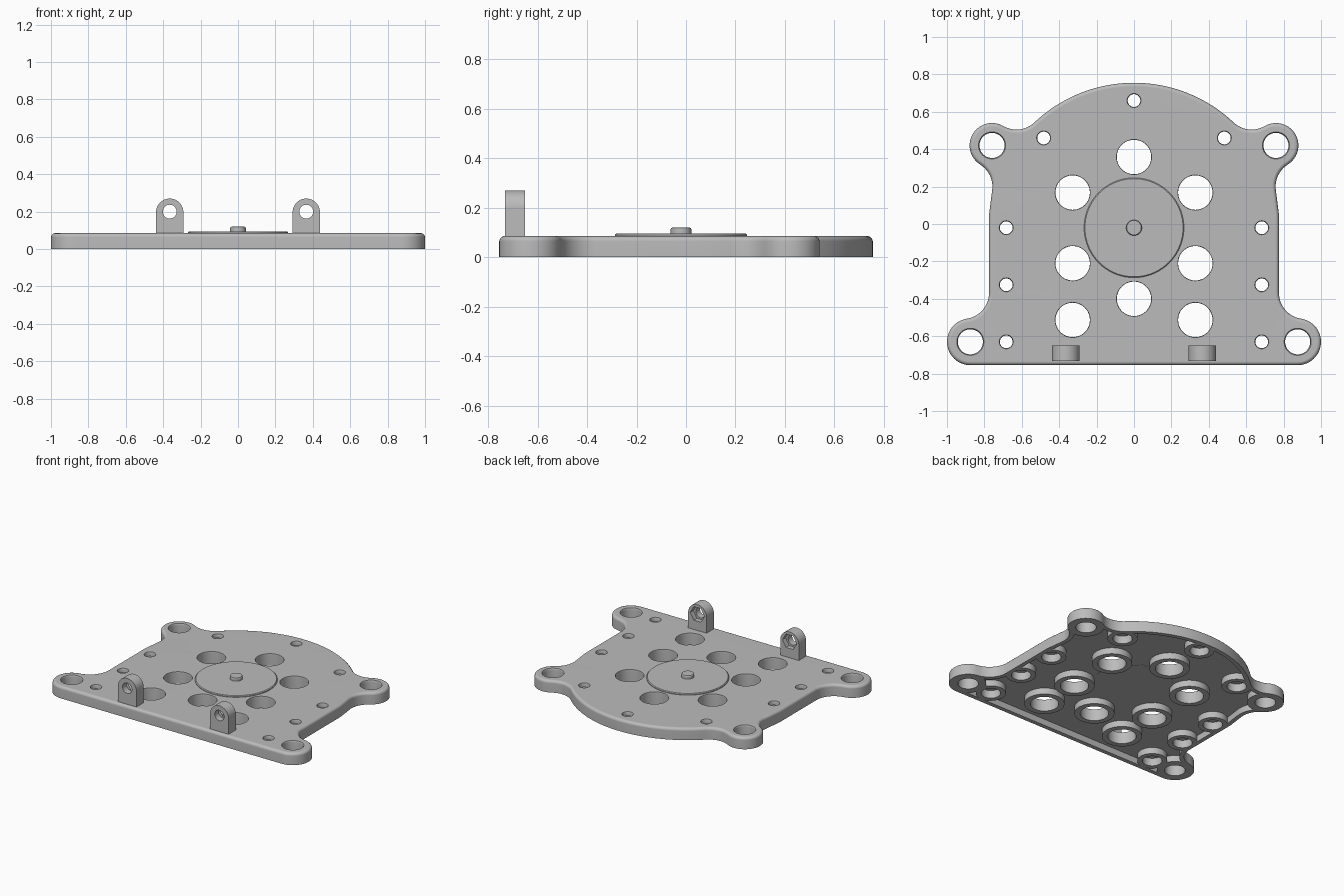
import bpy, bmesh, math
from mathutils import Vector

if "Cube" in bpy.data.objects:
    bpy.data.objects.remove(bpy.data.objects["Cube"])

grey = bpy.data.materials.new("plain grey")
grey.use_nodes = True
grey.diffuse_color = (0.5, 0.5, 0.5, 1)
grey.node_tree.nodes["Principled BSDF"].inputs["Base Color"].default_value = grey.diffuse_color


def loft(name, rings):
    """Closed solid through a stack of matching rings of 3D points."""
    bm = bmesh.new()
    loops = [[bm.verts.new(p) for p in ring] for ring in rings]
    for low, high in zip(loops, loops[1:]):
        for i in range(len(low)):
            j = (i + 1) % len(low)
            bm.faces.new((low[i], low[j], high[j], high[i]))
    bm.faces.new(loops[0][::-1])
    bm.faces.new(loops[-1])
    bmesh.ops.recalc_face_normals(bm, faces=bm.faces)
    mesh = bpy.data.meshes.new(name)
    bm.to_mesh(mesh)
    bm.free()
    mesh.materials.append(grey)
    obj = bpy.data.objects.new(name, mesh)
    bpy.context.collection.objects.link(obj)
    return obj


def arc(centre, r, start, end, n):
    angles = [math.radians(start + (end - start) * i / n) for i in range(n + 1)]
    return [Vector((centre[0] + r * math.cos(a), centre[1] + r * math.sin(a))) for a in angles]


def circle(centre, r, n=48):
    return arc(centre, r, 0, 360, n)[:-1]


def upright(name, centre, levels, n=48):
    """Turned solid on a vertical axis; levels are (radius, z)."""
    return loft(name, [[(p.x, p.y, z) for p in circle(centre, r, n)] for r, z in levels])


def along_y(name, points, y0, y1):
    return loft(name, [[(p.x, y, p.y) for p in points] for y in (y0, y1)])


def cut(target, cutter):
    mod = target.modifiers.new("cut", "BOOLEAN")
    mod.operation = "DIFFERENCE"
    mod.solver = "EXACT"
    mod.object = cutter
    bpy.context.view_layer.objects.active = target
    bpy.ops.object.modifier_apply(modifier=mod.name)
    bpy.data.objects.remove(cutter)


def heading(a, b):
    return math.degrees(math.atan2(b[1] - a[1], b[0] - a[0]))


def meet(a, ra, b, rb):
    """Point at distance ra from a and rb from b, to the left of a towards b."""
    a, b = Vector(a), Vector(b)
    gap = (b - a).length
    along = (b - a) / gap
    t = (gap * gap + ra * ra - rb * rb) / (2 * gap)
    return a + along * t + Vector((-along.y, along.x)) * math.sqrt(ra * ra - t * t)


def offset(points, d):
    """Move a counter-clockwise outline inward by d."""
    out = []
    for i, p in enumerate(points):
        t = (p - points[i - 1]).normalized() + (points[(i + 1) % len(points)] - p).normalized()
        t.normalize()
        out.append(p + Vector((-t.y, t.x)) * d)
    return out


# Plate outline: ears, tangent concave fillets and the big rear arc
hub = (0, -0.02)
front_ear, rear_ear = (0.875, -0.63), (0.759, 0.42)
front_r, rear_r, fillet_r, big_r = 0.125, 0.12, 0.14, 0.775
side_x = 0.775
reach = front_r + fillet_r
fillet_a = (side_x + fillet_r, front_ear[1] + math.sqrt(reach ** 2 - (side_x + fillet_r - front_ear[0]) ** 2))
fillet_b = meet((side_x + fillet_r, 0), 0.2, rear_ear, rear_r + fillet_r)
if fillet_b.x < rear_ear[0]:
    fillet_b.x = 2 * rear_ear[0] - fillet_b.x
fillet_b = Vector(rear_ear) + (Vector((0.897, 0.2)) - Vector(rear_ear)).normalized() * (rear_r + fillet_r)
fillet_c = meet(hub, big_r + fillet_r, rear_ear, rear_r + fillet_r)
a, b, c = heading(front_ear, fillet_a), heading(rear_ear, fillet_b), heading(rear_ear, fillet_c)
d = heading(hub, fillet_c)
half = arc(front_ear, front_r, -90, a, 20)
half += arc(fillet_a, fillet_r, a + 180, 180, 12)
half += [Vector((side_x, 0.05))]
half += arc(fillet_b, fillet_r, 188, b + 180, 10)
half += arc(rear_ear, rear_r, b, c, 20)
half += arc(fillet_c, fillet_r, c + 180, d + 180, 12)
half += arc(hub, big_r, d, 90, 20)
outline = []
for p in half + [Vector((-q.x, q.y)) for q in half[-2::-1]]:
    if not outline or (p - outline[-1]).length > 0.003:
        outline.append(p)


def slab(name, levels):
    return loft(name, [[(p.x, p.y, z) for p in offset(outline, inset)] for inset, z in levels])


def mirrored(spots):
    return spots + [(-x, y) for x, y in spots if x]


# Hole positions
ears = mirrored([front_ear, rear_ear])
large = mirrored([(0, 0.358), (0, -0.4), (0.328, 0.168), (0.328, -0.21), (0.328, -0.513)])
screws = mirrored([(0, 0.66), (0.483, 0.46), (0.683, -0.02), (0.683, -0.325), (0.683, -0.63)])

# Hollow plate with bosses left standing around each hole
plate = slab("base_plate", [(0, 0), (0, 0.065), (0.003, 0.075), (0.01, 0.082), (0.02, 0.085)])
cavity = slab("cavity_cutter", [(0.03, -0.05), (0.03, 0.045)])
for spots, boss_r in ((large, 0.13), (screws, 0.097), (ears, 0.117)):
    for spot in spots:
        cut(cavity, upright("boss_cutter", spot, [(boss_r, -0.1), (boss_r, 0.1)]))
cut(plate, cavity)
for spots, hole_r, flare in ((large, 0.092, 0.002), (screws, 0.034, 0.004), (ears, 0.067, 0.006)):
    for spot in spots:
        levels = [(hole_r, -0.1), (hole_r, 0.075), (hole_r + flare, 0.086)]
        cut(plate, upright("hole_cutter", spot, levels))
for spot in screws:
    cut(plate, upright("counterbore_cutter", spot, [(0.063, -0.1), (0.063, 0.056)]))

# Central disc and pin
disc = upright("centre_disc", hub, [(0.267, 0.043), (0.267, 0.09), (0.262, 0.095)], 72)
pin = upright("centre_pin", hub, [(0.042, 0.09), (0.042, 0.113), (0.039, 0.118), (0.033, 0.12)], 32)
parts = [plate, disc, pin]

# Upright hinge lugs with a bolt hole and a hexagonal nut pocket behind
for side, x in (("left", 0.365), ("right", -0.365)):
    profile = arc((x, 0.197), 0.073, 0, 180, 24)
    profile += [Vector((x - 0.073, 0.08)), Vector((x + 0.073, 0.08))]
    lug = along_y(side + "_lug", profile, -0.732, -0.65)
    cut(lug, along_y("bolt_cutter", circle((x, 0.2), 0.037, 32), -0.9, -0.5))
    cut(lug, along_y("nut_cutter", circle((x, 0.2), 0.056, 6), -0.685, -0.5))
    parts.append(lug)

# Smooth curved walls, keep edges crisp and large faces flat
bpy.ops.object.select_all(action="DESELECT")
for part in parts:
    part.select_set(True)
bpy.context.view_layer.objects.active = plate
bpy.ops.object.shade_smooth_by_angle(angle=math.radians(30))
for part in parts:
    part.modifiers.new("flat_faces", "WEIGHTED_NORMAL").keep_sharp = True
